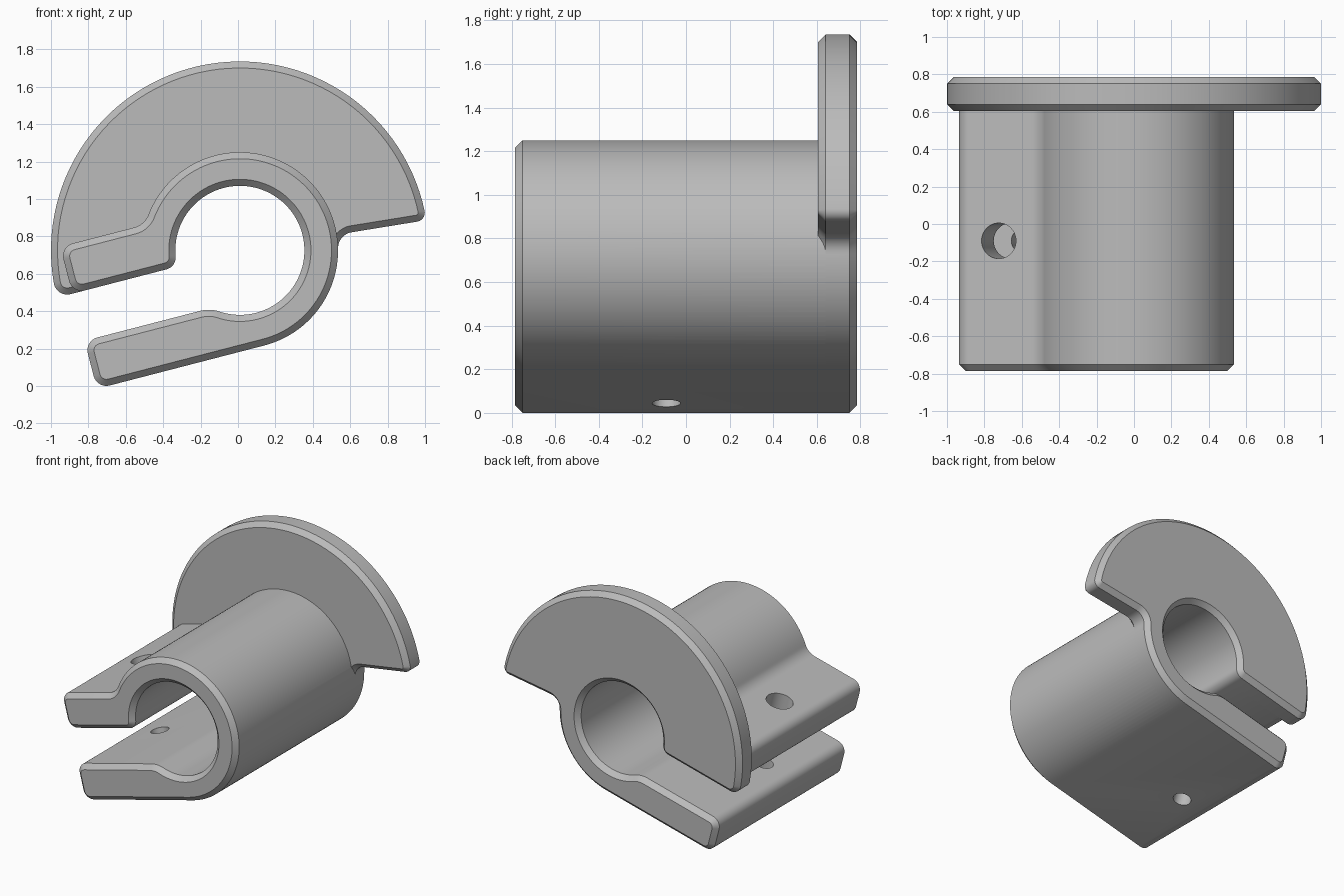
import bpy, bmesh
from math import sin, cos, pi, radians, degrees, atan2
from mathutils import Vector

if "Cube" in bpy.data.objects:
    bpy.data.objects.remove(bpy.data.objects["Cube"], do_unlink=True)

# Shared dimensions; profiles are drawn in a frame tilted with the jaws
TILT = radians(14.5)
CX, CZ = 0.01, 0.725
R_OUT, R_BORE, R_FLANGE = 0.525, 0.345, 1.01
END, JAW, EDGE = -0.925, 0.26, -5.3
HALF, FACE, CH = 0.785, 0.605, 0.035
FILLET = 0.08


def world(u, n, y):
    return Vector((CX + u * cos(TILT) - n * sin(TILT), y, CZ + u * sin(TILT) + n * cos(TILT)))


def polar(r, deg):
    return Vector((r * cos(radians(deg)), r * sin(radians(deg))))


# Profile pieces: (corner at the start, points left after trimming the ends)
def line(a, b, da=0, db=0):
    a, b = Vector(a), Vector(b)
    d = (b - a).normalized()
    return a, [a + d * da, b - d * db]


def arc(r, a0, a1, da=0, db=0):
    s = 1 if a1 > a0 else -1
    start, stop = a0 + s * degrees(da / r), a1 - s * degrees(db / r)
    count = max(6, int(abs(stop - start) / 3))
    return polar(r, a0), [polar(r, start + (stop - start) * i / count) for i in range(count + 1)]


def outline(pieces):
    pts = []
    for i, (_, seg) in enumerate(pieces):
        corner, following = pieces[(i + 1) % len(pieces)]
        p, q = seg[-1], following[0]
        pts += seg
        if (p - corner).length < 0.001:
            pts.pop()
            continue
        w = cos((corner - p).angle(q - corner) / 2)
        for k in range(1, 8):
            t = k / 8
            a, b, c = (1 - t) ** 2, 2 * t * (1 - t) * w, t * t
            pts.append((p * a + corner * b + q * c) / (a + b + c))
    return pts


def offset(pts, d):
    result = []
    for i, p in enumerate(pts):
        e1 = (p - pts[i - 1]).normalized()
        e2 = (pts[(i + 1) % len(pts)] - p).normalized()
        n1, n2 = Vector((e1.y, -e1.x)), Vector((e2.y, -e2.x))
        result.append(p + (n1 + n2) * d / (1 + n1.dot(n2)))
    return result


def finish(bm, name):
    bmesh.ops.recalc_face_normals(bm, faces=bm.faces)
    mesh = bpy.data.meshes.new(name)
    bm.to_mesh(mesh)
    bm.free()
    ob = bpy.data.objects.new(name, mesh)
    bpy.context.collection.objects.link(ob)
    return ob


def loft(name, pts, layers):
    """Stack offset copies of a profile along y."""
    bm = bmesh.new()
    rings = [[bm.verts.new(world(p.x, p.y, y)) for p in offset(pts, d)] for y, d in layers]
    for a, b in zip(rings, rings[1:]):
        for i in range(len(a)):
            bm.faces.new((a[i - 1], a[i], b[i], b[i - 1]))
    bm.faces.new(rings[0])
    bm.faces.new(rings[-1])
    return finish(bm, name)


def rod(name, a, b, r):
    bm = bmesh.new()
    bmesh.ops.create_cone(bm, cap_ends=True, segments=48, radius1=r, radius2=r, depth=(b - a).length)
    turn = (b - a).to_track_quat('Z', 'Y')
    for v in bm.verts:
        v.co = turn @ v.co + (a + b) / 2
    return finish(bm, name)


def combine(ob, other, operation):
    mod = ob.modifiers.new(operation, 'BOOLEAN')
    mod.operation, mod.object, mod.solver = operation, other, 'EXACT'
    bpy.context.view_layer.update()
    mesh = bpy.data.meshes.new_from_object(ob.evaluated_get(bpy.context.evaluated_depsgraph_get()))
    ob.modifiers.clear()
    ob.data = mesh
    bpy.data.objects.remove(other, do_unlink=True)


# Profile pieces common to the body and the flange
join = 180 - degrees(atan2(JAW, (R_OUT ** 2 - JAW ** 2) ** 0.5))
mouth = degrees(atan2(JAW, (R_BORE ** 2 - JAW ** 2) ** 0.5)) - 180
lower_jaw = [
    arc(R_BORE, 180, mouth, 0.06, 0.06),
    line(polar(R_BORE, mouth), (END, -JAW), 0.06, 0.07),
    line((END, -JAW), (END, -R_OUT), 0.07, 0.07),
    line((END, -R_OUT), (0, -R_OUT), 0.07, 0),
]
shoulder = [
    arc(R_OUT, -90, join, 0, 0.06),
    line(polar(R_OUT, join), (END, JAW), 0.06, 0.07),
]
flange_edge = [
    arc(R_OUT, -90, EDGE, 0, 0.08),
    line(polar(R_OUT, EDGE), polar(R_FLANGE, EDGE), 0.08, 0.05),
]

# Split clamp body
body = loft("clamp_body", outline(shoulder + [
    line((END, JAW), (END, 0), 0.07, 0.07),
    line((END, 0), (-R_BORE, 0), 0.07, 0.06)] + lower_jaw),
    [(-HALF, -CH), (-HALF + CH, 0), (0.7, 0)])

# Chamfered flange plate
flange = loft("flange", outline(flange_edge + [
    arc(R_FLANGE, EDGE, 180, 0.05, 0.075),
    line((-R_FLANGE, 0), (-R_BORE, 0), 0.075, 0.06)] + lower_jaw),
    [(FACE, -CH), (FACE + CH, 0), (HALF - CH, 0), (HALF, -CH)])

# Concave fillet between body and flange, trimmed to the flange chamfer
steps = [pi / 2 * i / 8 for i in range(9)]
fillet = loft("fillet", outline(shoulder + [
    line((END, JAW), (END, -R_OUT), 0.07, 0),
    line((END, -R_OUT), (0, -R_OUT))]),
    [(0.5, -0.03)] + [(FACE - FILLET + FILLET * sin(t), FILLET * (1 - cos(t)) - 0.001) for t in steps]
    + [(0.66, FILLET)])
tip = polar(R_FLANGE, 175.2)
trim = loft("fillet_trim", outline([
    flange_edge[0],
    line(polar(R_OUT, EDGE), polar(R_FLANGE, EDGE), 0.08, 0),
    arc(R_FLANGE, EDGE, 175.2),
    line(tip, (-0.927, 0.005)),
    line((-0.927, 0.005), (-R_BORE, 0.005)),
    line((-R_BORE, 0.005), (0, -R_OUT))]),
    [(0.515, -0.125), (FACE + CH - 0.002, -0.002)])
combine(fillet, trim, 'INTERSECT')
combine(fillet, rod("core", world(0, 0, 0.4), world(0, 0, 0.8), 0.43), 'DIFFERENCE')

combine(body, flange, 'UNION')
combine(body, fillet, 'UNION')

# Flange mounting holes and clamping screw holes
for x in (-0.67, 0.69):
    combine(body, rod("mount_hole", Vector((x, 0.3, 1.11)), Vector((x, 1, 1.11)), 0.1), 'DIFFERENCE')
for n0, n1, r in ((-0.1, 0.5, 0.095), (-0.8, -0.1, 0.065)):
    combine(body, rod("screw_hole", world(-0.69, n0, -0.09), world(-0.69, n1, -0.09), r), 'DIFFERENCE')

# Material and shading
grey = bpy.data.materials.new("plain_grey")
grey.use_nodes = True
grey.diffuse_color = (0.5, 0.5, 0.5, 1)
grey.node_tree.nodes["Principled BSDF"].inputs["Base Color"].default_value = (0.5, 0.5, 0.5, 1)
body.data.materials.clear()
body.data.materials.append(grey)
bpy.ops.object.select_all(action='DESELECT')
body.select_set(True)
bpy.context.view_layer.objects.active = body
bpy.ops.object.shade_smooth_by_angle(angle=radians(30))
